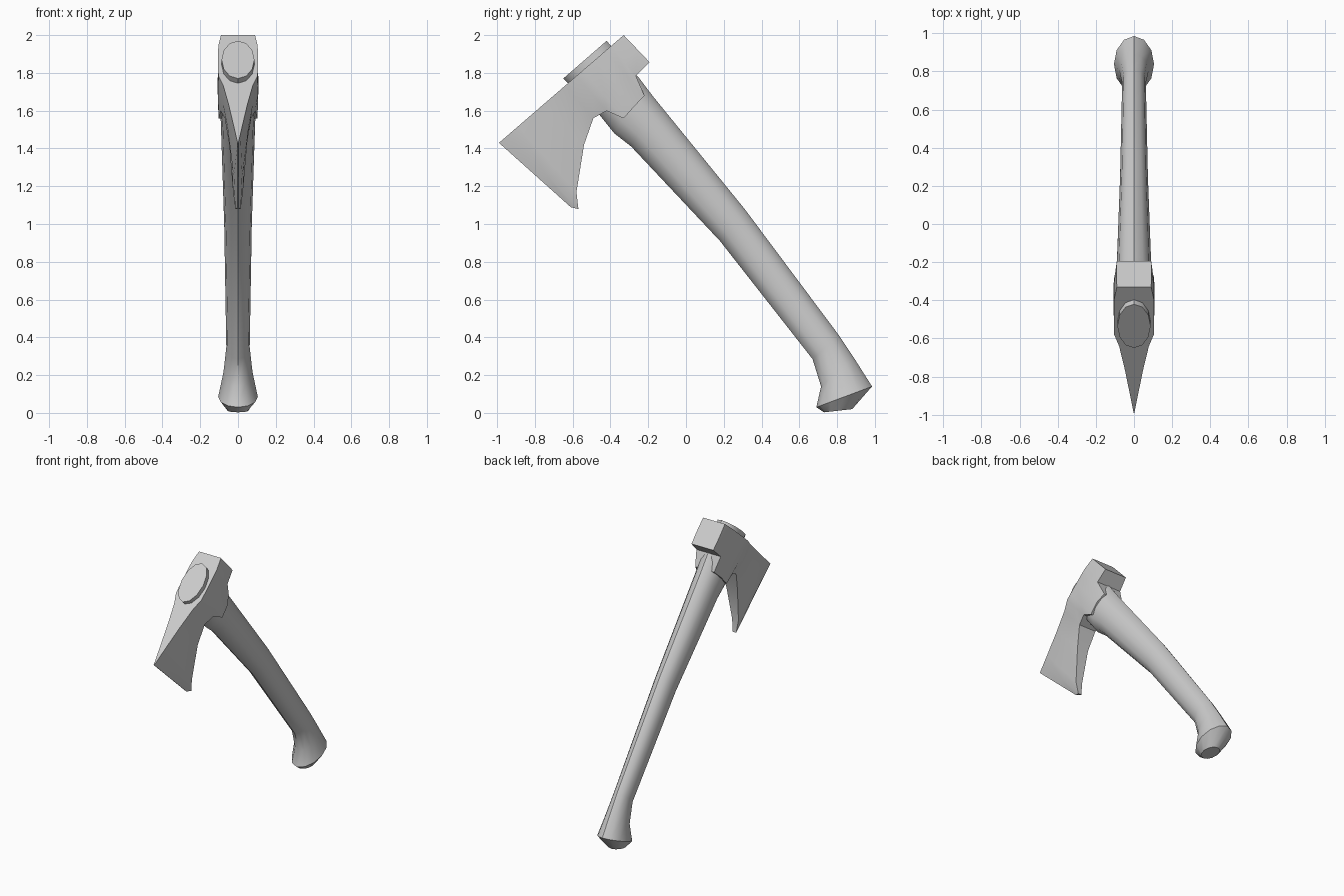
import bpy, bmesh, math
from mathutils import Vector

if "Cube" in bpy.data.objects:
    bpy.data.objects.remove(bpy.data.objects["Cube"])


def loft(name, rings, angle):
    """Skin a list of equal-sized point rings and cap both ends."""
    bm = bmesh.new()
    vr = [[bm.verts.new(p) for p in r] for r in rings]
    n = len(vr[0])
    for a, b in zip(vr, vr[1:]):
        for i in range(n):
            j = (i + 1) % n
            bm.faces.new((a[i], a[j], b[j], b[i]))
    bm.faces.new(vr[0])
    bm.faces.new(vr[-1])
    bmesh.ops.recalc_face_normals(bm, faces=bm.faces)
    me = bpy.data.meshes.new(name)
    bm.to_mesh(me)
    bm.free()
    ob = bpy.data.objects.new(name, me)
    bpy.context.collection.objects.link(ob)
    bpy.ops.object.select_all(action='DESELECT')
    ob.select_set(True)
    bpy.context.view_layer.objects.active = ob
    bpy.ops.object.shade_smooth_by_angle(angle=math.radians(angle))
    return ob


def oval(back, front, w, n=12):
    """Elliptical ring spanning two (y, z) edge points, half width w in x."""
    b, f = Vector((0, *back)), Vector((0, *front))
    c, r = (b + f) / 2, (b - f) / 2
    return [c + r * math.cos(t) + Vector((w * math.sin(t), 0, 0))
            for t in (2 * math.pi * i / n for i in range(n))]


# handle: back edge, front edge, half width, from the plug down to the knob
handle = [
    ((-0.42, 1.97), (-0.65, 1.77), 0.087),
    ((-0.395, 1.94), (-0.62, 1.74), 0.087),
    ((-0.25, 1.775), (-0.46, 1.58), 0.096),
    ((-0.22, 1.735), (-0.38, 1.48), 0.095),
    ((-0.17, 1.67), (-0.29, 1.41), 0.091),
    ((0.31, 1.08), (0.18, 0.91), 0.073),
    ((0.81, 0.41), (0.67, 0.285), 0.062),
    ((0.89, 0.29), (0.715, 0.14), 0.077),
    ((0.985, 0.14), (0.69, 0.03), 0.105),
    ((0.88, 0.02), (0.73, 0.003), 0.055),
]
loft("handle", [oval(*h) for h in handle], 40)

# head: axes toward the cutting edge and down the handle
corner = Vector((0, -0.33, 2.0))
ahead = Vector((0, -0.757, -0.654))
down = Vector((0, 0.654, -0.757))


def station(a_top, a_bot, b_bot, w_top, w_mid, w_bot):
    side = []
    for t, w in ((0, w_top), (0.55, w_mid), (1, w_bot)):
        p = corner + ahead * (a_top + (a_bot - a_top) * t) + down * b_bot * t
        side.append((p, w))
    right = [(w, p.y, p.z) for p, w in side]
    left = [(-w, p.y, p.z) for p, w in reversed(side)]
    return right + left


# poll, eye with side lugs, then the flaring bearded blade
head = [
    (0.0, -0.01, 0.198, 0.09, 0.092, 0.09),
    (0.085, 0.092, 0.205, 0.104, 0.106, 0.10),
    (0.126, 0.126, 0.314, 0.105, 0.107, 0.078),
    (0.20, 0.20, 0.322, 0.105, 0.108, 0.103),
    (0.285, 0.288, 0.333, 0.105, 0.107, 0.103),
    (0.33, 0.33, 0.244, 0.104, 0.105, 0.092),
    (0.41, 0.409, 0.228, 0.078, 0.08, 0.07),
    (0.56, 0.538, 0.302, 0.05, 0.056, 0.046),
    (0.74, 0.732, 0.465, 0.022, 0.032, 0.026),
    (0.80, 0.783, 0.54, 0.013, 0.022, 0.014),
    (0.872, 0.807, 0.506, 0.002, 0.002, 0.002),
]
loft("axe_head", [station(*h) for h in head], 40)
